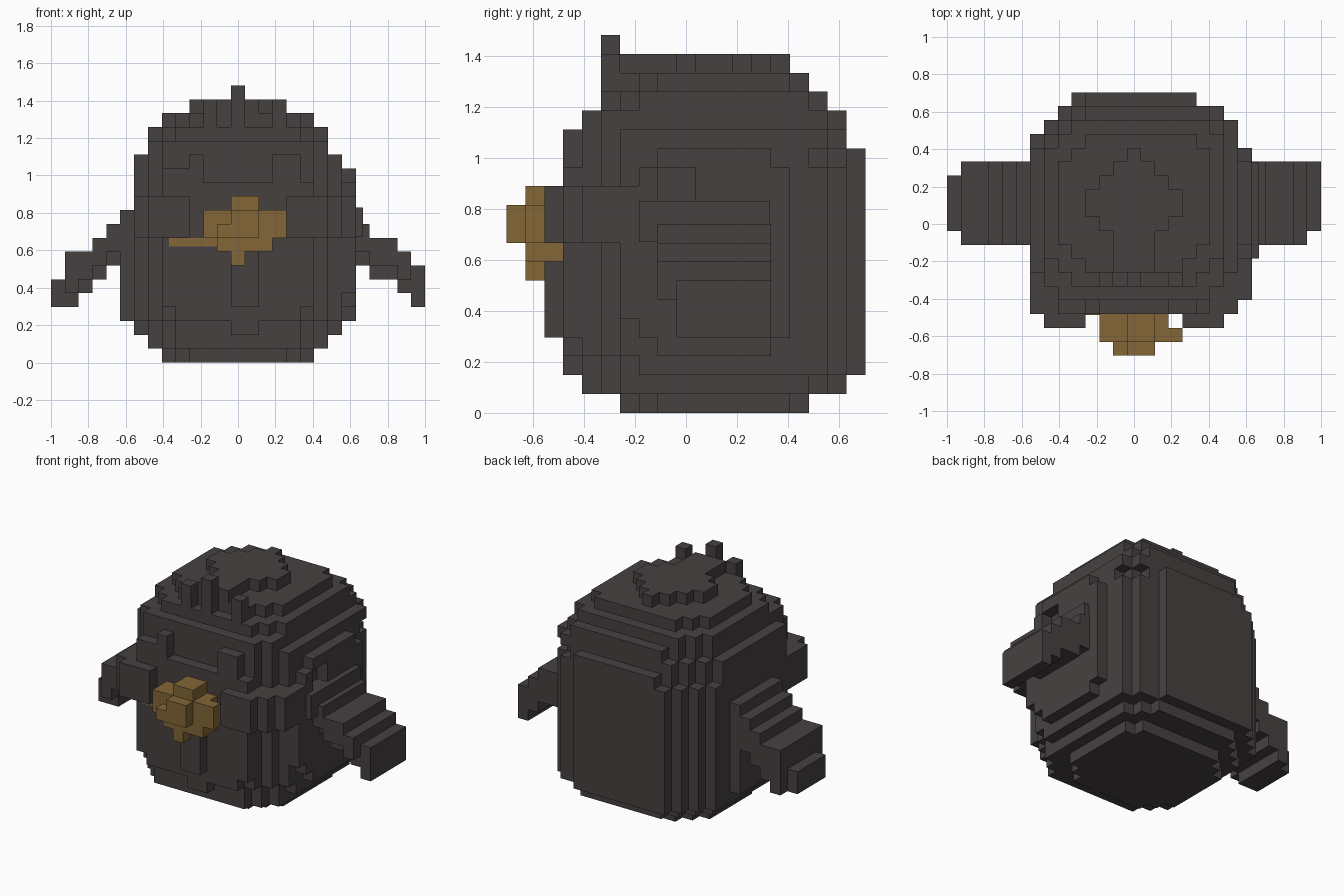
import bpy, bmesh
from mathutils import Vector

if "Cube" in bpy.data.objects:
    bpy.data.objects.remove(bpy.data.objects["Cube"], do_unlink=True)

V = 2 / 27  # edge length of one cube


def material(name, rgb):
    m = bpy.data.materials.new(name)
    m.use_nodes = True
    m.diffuse_color = (*rgb, 1)
    bsdf = m.node_tree.nodes["Principled BSDF"]
    bsdf.inputs["Base Color"].default_value = (*rgb, 1)
    bsdf.inputs["Roughness"].default_value = 0.9
    return m


GREY = material("charcoal_grey", (0.061, 0.053, 0.052))
OCHRE = material("ochre", (0.228, 0.135, 0.038))


def box(x0, x1, y0, y1, z0, z1):
    """All grid cells of an inclusive range."""
    return {(i, j, k) for i in range(x0, x1 + 1)
            for j in range(y0, y1 + 1) for k in range(z0, z1 + 1)}


def blocks(name, cells, mat):
    """Mesh of the exposed faces of a set of grid cells."""
    bm = bmesh.new()
    verts = {}
    for c in cells:
        centre = Vector((c[0], c[1], c[2] + 0.5))
        for axis in range(3):
            for s in (-1, 1):
                near = list(c)
                near[axis] += s
                if tuple(near) in cells:
                    continue
                u, w = (axis + 1) % 3, (axis + 2) % 3
                face = []
                for a, b in ((-s, -1), (s, -1), (s, 1), (-s, 1)):
                    p = centre.copy()
                    p[axis] += s / 2
                    p[u] += a / 2
                    p[w] += b / 2
                    key = tuple(round(q * 2) for q in p)
                    if key not in verts:
                        verts[key] = bm.verts.new(p * V)
                    face.append(verts[key])
                bm.faces.new(face)
    me = bpy.data.meshes.new(name)
    bm.to_mesh(me)
    bm.free()
    me.materials.append(mat)
    ob = bpy.data.objects.new(name, me)
    bpy.context.collection.objects.link(ob)
    return ob


def plate(name, x, y, z, mat):
    """Plain cuboid from three (low, high) extents."""
    bpy.ops.mesh.primitive_cube_add(size=1, location=[sum(e) / 2 for e in (x, y, z)])
    ob = bpy.context.object
    ob.name = name
    ob.scale = [e[1] - e[0] for e in (x, y, z)]
    ob.data.materials.append(mat)


# Body: stacked slabs (half width, front, back, then corner cuts:
# back right, back left, front)
mid = (7, -5, 9, 3, 2, 2)
layers = [(5, -3, 6, 2, 1, 2), (6, -5, 8, 3, 2, 2), (7, -5, 9, 3, 2, 3)] + [mid] * 10 + [
    (7, -5, 9, 4, 3, 2), (7, -5, 8, 3, 1, 2), (6, -5, 8, 3, 1, 1),
    (6, -4, 7, 2, 1, 2), (5, -3, 6, 2, 1, 2), (3, -1, 5, 3, 3, 2)]
body = set()
for k, (hx, y0, y1, cr, cl, cf) in enumerate(layers):
    for i, j, _ in box(-hx, hx, y0, y1, k, k):
        side = hx - abs(i)
        if side + (y1 - j) >= (cl if i > 0 else cr) and side + (j - y0) >= cf:
            body.add((i, j, k))
body -= box(5, 5, 9, 9, 2, 13)
body |= box(-1, 1, -3, -2, 18, 18)

# Face panel with two brow bumps and a stepped lower edge
body |= box(-4, 4, -6, -6, 3, 12) | box(-5, 5, -6, -6, 4, 12)
body |= box(-5, -3, -6, -6, 13, 13) | box(-3, -3, -6, -6, 14, 14)
body |= box(3, 4, -6, -6, 13, 14) | box(0, 1, -6, -6, 2, 2)

# Raised flank panels, the left one larger, rounded and hollowed above the wing
body |= box(-8, -8, -1, 4, 3, 9)
body |= {(i, j, k) for i, j, k in box(8, 8, -3, 5, 3, 13)
         if j + k <= 17 and k - j <= 14 and j + k >= 2 and k - j >= -1}
body -= box(8, 8, -1, 0, 11, 12)
blocks("body", body, GREY)

# Crest on the crown
blocks("crest", box(0, 0, -4, -4, 17, 19) | box(-2, -2, -4, -4, 17, 18)
       | box(3, 3, -4, -4, 17, 18), GREY)

# Cheeks on wider bases, and a ridge down the belly
for name, s in (("right_cheek", -1), ("left_cheek", 1)):
    cells = box(4, 6, -7, -7, 9, 11) | box(5, 7, -6, -4, 9, 11)
    blocks(name, {(s * i, j, k) for i, j, k in cells}, GREY)
blocks("left_cheek_corner", box(8, 8, -5, -4, 9, 11), GREY)
blocks("belly_ridge", box(0, 1, -7, -7, 4, 7), GREY)


# Wings: stepped columns from shoulder to tip, (bottom, top) rows,
# with a raised underside along the front edge
def wing(name, sign, columns, tip_back):
    cells = set()
    for n, (lo, hi) in enumerate(columns):
        x = sign * (8 + n)
        if n == len(columns) - 1:
            cells |= box(x, x, 0, tip_back, lo, hi)
        else:
            cells |= box(x, x, 0, 4, lo, hi) | box(x, x, -1, -1, lo + 1, hi)
    blocks(name, cells, GREY)


wing("right_wing", -1, [(7, 10), (7, 9), (6, 8), (5, 7), (4, 7), (4, 5)], 3)
wing("left_wing", 1, [(7, 10), (7, 9), (6, 8), (6, 8), (5, 7), (4, 6)], 4)
plate("left_shoulder", (0.5, 0.667), (-0.185, 0.33), (0.67, 0.83), GREY)

# Beak: rounded knob with a small tip
beak = box(-2, 2, -8, -7, 9, 10) | box(-1, 2, -8, -7, 8, 8)
beak |= box(3, 3, -8, -8, 9, 10) | box(0, 1, -8, -7, 11, 11)
beak |= box(0, 0, -8, -8, 7, 7) | box(-1, 1, -9, -9, 9, 9) | box(0, 1, -9, -9, 10, 10)
blocks("beak", beak, OCHRE)

# Thin mark beside the beak
face_y = -6.5 * V
plate("beak_mark", (-0.37, -0.11), (face_y - 0.004, face_y + 0.002), (0.62, 0.665), OCHRE)
